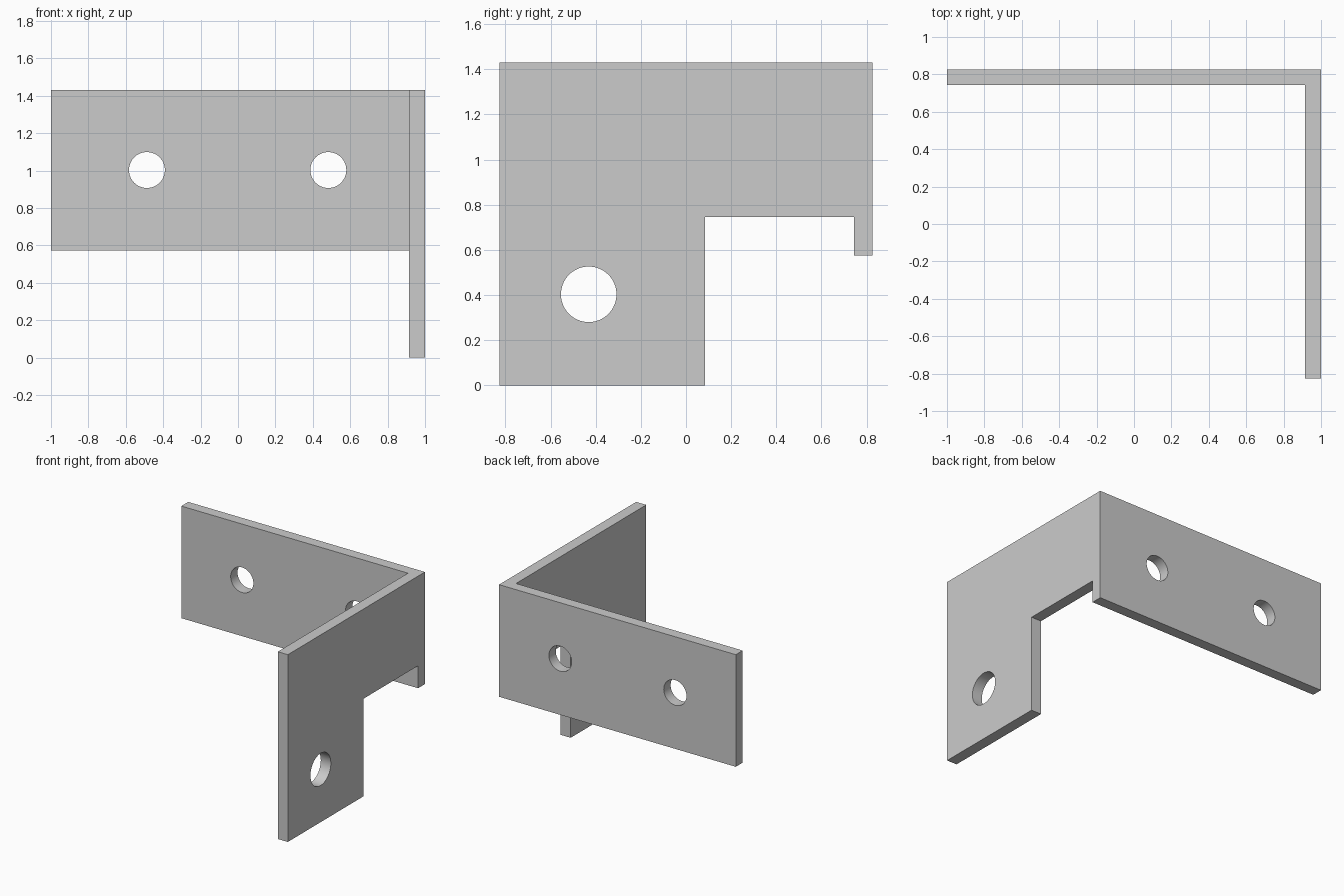
import bpy, bmesh
from mathutils import Vector
from math import pi

if "Cube" in bpy.data.objects:
    bpy.data.objects.remove(bpy.data.objects["Cube"])

W, D, H = 1.0, 0.827, 1.43      # half width, half depth, height
XI, YI = 0.915, 0.744           # inner faces of the two plates


def prism(name, points, direction):
    """Solid made by sweeping a closed outline along a direction."""
    bm = bmesh.new()
    face = bm.faces.new([bm.verts.new(p) for p in points])
    out = bmesh.ops.extrude_face_region(bm, geom=[face])
    verts = [g for g in out["geom"] if isinstance(g, bmesh.types.BMVert)]
    bmesh.ops.translate(bm, verts=verts, vec=Vector(direction))
    bmesh.ops.recalc_face_normals(bm, faces=bm.faces)
    mesh = bpy.data.meshes.new(name)
    bm.to_mesh(mesh)
    bm.free()
    obj = bpy.data.objects.new(name, mesh)
    bpy.context.collection.objects.link(obj)
    return obj


def cut(target, cutter):
    """Subtract the cutter, then remove it."""
    mod = target.modifiers.new("cut", "BOOLEAN")
    mod.operation, mod.solver, mod.object = "DIFFERENCE", "EXACT", cutter
    bpy.context.view_layer.objects.active = target
    bpy.ops.object.modifier_apply(modifier=mod.name)
    bpy.data.objects.remove(cutter)


def hole(target, location, radius, rotation):
    bpy.ops.mesh.primitive_cylinder_add(vertices=64, radius=radius, depth=0.4,
                                        location=location, rotation=rotation)
    cut(target, bpy.context.object)


# Corner bracket: L-shaped plan, full height
plan = [(-W, YI), (XI, YI), (XI, -D), (W, -D), (W, D), (-W, D)]
bracket = prism("corner_bracket", [(x, y, 0) for x, y in plan], (0, 0, H))

# Step below the back plate and the side plate's arm
step = [(0.085, -0.2), (0.085, 0.745), (YI, 0.745), (YI, 0.574), (1, 0.574), (1, -0.2)]
cut(bracket, prism("step_cutter", [(-1.2, y, z) for y, z in step], (2.4, 0, 0)))

# Screw holes: two in the back plate, one in the side plate
for x in (-0.487, 0.483):
    hole(bracket, (x, 0.785, 1.003), 0.096, (pi / 2, 0, 0))
hole(bracket, (0.957, -0.431, 0.403), 0.123, (0, pi / 2, 0))

# Smooth hole walls, crisp plate edges
bpy.ops.object.select_all(action="DESELECT")
bracket.select_set(True)
bpy.context.view_layer.objects.active = bracket
bpy.ops.object.shade_smooth_by_angle()
